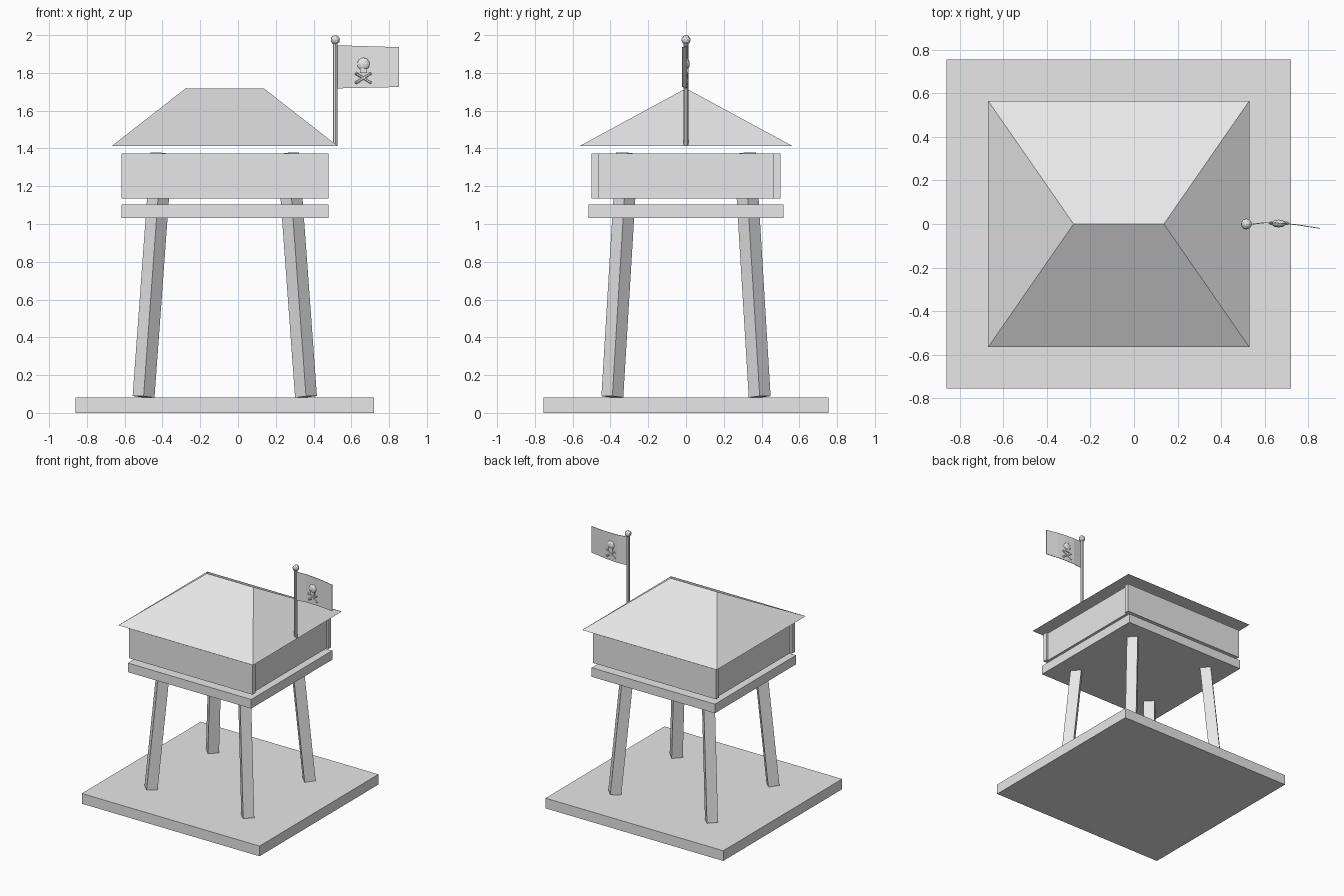
import bpy
import bmesh
from math import pi, radians
from mathutils import Matrix, Vector

cube = bpy.data.objects.get("Cube")
if cube:
    bpy.data.objects.remove(cube, do_unlink=True)

gray = bpy.data.materials.new("light_gray")
gray.use_nodes = True
gray.diffuse_color = (0.8, 0.8, 0.8, 1)
gray.node_tree.nodes["Principled BSDF"].inputs["Base Color"].default_value = (0.8, 0.8, 0.8, 1)

CX = -0.07  # centre of the tower along x


def finish(name, bm):
    bmesh.ops.recalc_face_normals(bm, faces=bm.faces)
    mesh = bpy.data.meshes.new(name)
    bm.to_mesh(mesh)
    bm.free()
    mesh.materials.append(gray)
    obj = bpy.data.objects.new(name, mesh)
    bpy.context.collection.objects.link(obj)
    return obj


def box(name, centre, size, rotation=Matrix()):
    bm = bmesh.new()
    bmesh.ops.create_cube(bm, size=1)
    bm.transform(Matrix.Translation(centre) @ rotation @ Matrix.Diagonal((*size, 1)))
    return finish(name, bm)


def cylinder(name, start, end, radius, sides):
    start, end = Vector(start), Vector(end)
    axis = end - start
    bm = bmesh.new()
    bmesh.ops.create_cone(bm, cap_ends=True, segments=sides, radius1=radius,
                          radius2=radius, depth=axis.length)
    turn = axis.to_track_quat('Z', 'Y').to_matrix().to_4x4()
    bm.transform(Matrix.Translation((start + end) / 2) @ turn)
    return finish(name, bm)


def ball(name, centre, size, detail):
    bm = bmesh.new()
    bmesh.ops.create_icosphere(bm, subdivisions=detail, radius=1)
    bm.transform(Matrix.Translation(centre) @ Matrix.Diagonal((*size, 1)))
    return finish(name, bm)


# Ground slab and raised floor
box("base", (CX, 0, 0.041), (1.58, 1.51, 0.082))
box("floor", (CX, 0, 1.067), (1.096, 1.03, 0.073))

# Leaning legs, turned so a corner faces forward
for sx, x_side in ((-1, "right"), (1, "left")):
    for sy, y_side in ((-1, "front"), (1, "back")):
        foot = Vector((CX + sx * 0.43, sy * 0.39, 0.085))
        head = Vector((CX + sx * 0.336, sy * 0.312, 1.374))
        axis = head - foot
        lean = Vector((0, 0, 1)).rotation_difference(axis).to_matrix().to_4x4()
        box(f"{y_side}_{x_side}_leg", (foot + head) / 2, (0.082, 0.082, axis.length),
            lean @ Matrix.Rotation(pi / 4, 4, 'Z'))

# Parapet: long walls overlap the slightly recessed side walls
for s, y_side, x_side in ((-1, "front", "right"), (1, "back", "left")):
    box(f"{y_side}_wall", (CX, s * 0.481, 1.255), (1.096, 0.036, 0.238))
    box(f"{x_side}_wall", (CX + s * 0.513, 0, 1.255), (0.036, 0.926, 0.238))

# Hipped roof
bm = bmesh.new()
eaves = [bm.verts.new((CX + x * 0.599, y * 0.565, 1.412))
         for x, y in ((-1, -1), (1, -1), (1, 1), (-1, 1))]
ridge = [bm.verts.new((CX + s * 0.207, 0, 1.718)) for s in (-1, 1)]
a, b, c, d = eaves
for face in ((d, c, b, a), (a, b, ridge[1], ridge[0]), (b, c, ridge[1]),
             (c, d, ridge[0], ridge[1]), (d, a, ridge[0])):
    bm.faces.new(face)
finish("roof", bm)

# Flagpole
POLE = 0.515
cylinder("flagpole", (POLE, 0, 1.412), (POLE, 0, 1.965), 0.0125, 8)
ball("pole_knob", (POLE, 0, 1.975), (0.025, 0.025, 0.025), 2)

# Rippling flag
bm = bmesh.new()
profile = ((0.525, -0.003), (0.60, 0.006), (0.685, 0.003), (0.75, -0.004), (0.852, -0.02))
lower = [bm.verts.new((x, y, 1.718 + (x - 0.525) * 0.022)) for x, y in profile]
upper = [bm.verts.new((x, y, 1.946 - (x - 0.525) * 0.03)) for x, y in profile]
for i in range(len(profile) - 1):
    bm.faces.new((lower[i], lower[i + 1], upper[i + 1], upper[i]))
flag = finish("flag", bm)
sheet = flag.modifiers.new("Thickness", 'SOLIDIFY')
sheet.thickness = 0.004
sheet.offset = 0

# Raised emblem showing on both faces of the flag
EX = 0.664
ball("emblem_skull", (EX, 0.002, 1.847), (0.034, 0.018, 0.034), 2)
box("emblem_jaw", (EX, 0.002, 1.811), (0.036, 0.022, 0.024))
for s in (-1, 1):
    low = (EX - s * 0.036, 0.003, 1.75)
    high = (EX + s * 0.036, 0.003, 1.795)
    cylinder("emblem_bone", low, high, 0.0075, 6)
    for end in (low, high):
        ball("bone_end", end, (0.01, 0.01, 0.01), 1)
